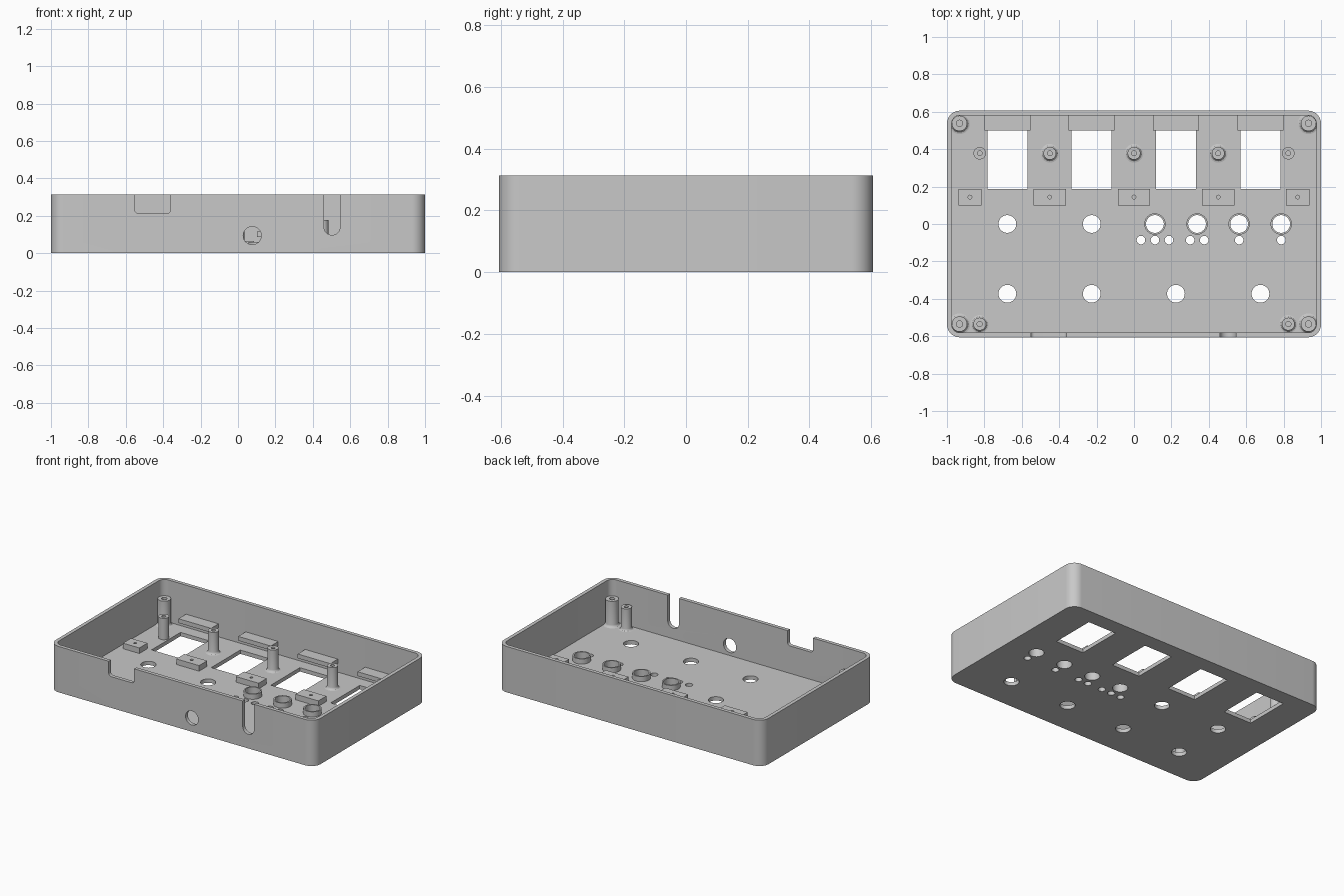
import bpy, bmesh, math
from mathutils import Matrix

cube = bpy.data.objects.get("Cube")
if cube:
    bpy.data.objects.remove(cube, do_unlink=True)

grey = bpy.data.materials.new("plain grey plastic")
grey.use_nodes = True
colour = (0.58, 0.58, 0.58, 1)
grey.diffuse_color = colour
grey.node_tree.nodes["Principled BSDF"].inputs["Base Color"].default_value = colour

W, D, H = 2.0, 1.212, 0.313     # outer size
WALL, FLOOR, R = 0.025, 0.026, 0.07
WINDOWS = [-0.677, -0.226, 0.224, 0.676]


def finish(name, bm, smooth=True):
    bmesh.ops.recalc_face_normals(bm, faces=bm.faces)
    mesh = bpy.data.meshes.new(name)
    bm.to_mesh(mesh)
    bm.free()
    mesh.materials.append(grey)
    ob = bpy.data.objects.new(name, mesh)
    bpy.context.scene.collection.objects.link(ob)
    if smooth:
        shade(ob)
    return ob


def shade(ob):
    bpy.ops.object.select_all(action="DESELECT")
    ob.select_set(True)
    bpy.context.view_layer.objects.active = ob
    bpy.ops.object.shade_smooth_by_angle(angle=math.radians(30))


def box(bm, x0, x1, y0, y1, z0, z1):
    m = Matrix.Translation(((x0 + x1) / 2, (y0 + y1) / 2, (z0 + z1) / 2))
    bmesh.ops.create_cube(bm, size=1, matrix=m @ Matrix.Diagonal((x1 - x0, y1 - y0, z1 - z0, 1)))


def rod(bm, x, y, z0, z1, r, seg=32):
    bmesh.ops.create_cone(bm, cap_ends=True, segments=seg, radius1=r, radius2=r, depth=z1 - z0,
                          matrix=Matrix.Translation((x, y, (z0 + z1) / 2)))


def rounded(x0, x1, y0, y1, r, seg=10):
    pts = []
    corners = [(x1 - r, y1 - r), (x0 + r, y1 - r), (x0 + r, y0 + r), (x1 - r, y0 + r)]
    for q, (cx, cy) in enumerate(corners):
        for i in range(seg + 1):
            a = math.pi / 2 * (q + i / seg)
            pts.append((cx + r * math.cos(a), cy + r * math.sin(a)))
    return pts


def prism(bm, pts, a, b, place):
    """Extrude an outline from depth a to b, placing points with a function."""
    face = bm.faces.new([bm.verts.new(place(u, v, a)) for u, v in pts])
    ext = bmesh.ops.extrude_face_region(bm, geom=[face])
    new = [g for g in ext["geom"] if isinstance(g, bmesh.types.BMVert)]
    shift = [q - p for p, q in zip(place(0, 0, a), place(0, 0, b))]
    bmesh.ops.translate(bm, verts=new, vec=shift)


def cut(ob, *cutters):
    for c in cutters:
        c.hide_render = True
        mod = ob.modifiers.new("cut", "BOOLEAN")
        mod.operation, mod.solver, mod.object = "DIFFERENCE", "EXACT", c
    bpy.context.view_layer.update()
    dg = bpy.context.evaluated_depsgraph_get()
    ob_mesh = bpy.data.meshes.new_from_object(ob.evaluated_get(dg))
    ob.modifiers.clear()
    ob.data = ob_mesh
    for c in cutters:
        bpy.data.objects.remove(c, do_unlink=True)
    shade(ob)


def flat(u, v, d):
    return (u, v, d)


def upright(u, v, d):
    return (u, d, v)


# Enclosure tray
bm = bmesh.new()
prism(bm, rounded(-W / 2, W / 2, -D / 2, D / 2, R), 0, H, flat)
tray = finish("enclosure_tray", bm, False)

bm = bmesh.new()
prism(bm, rounded(-W / 2 + WALL, W / 2 - WALL, -D / 2 + WALL, D / 2 - WALL, R - WALL),
      FLOOR, H + 0.1, flat)
cavity = finish("cavity_cutter", bm, False)

# Floor openings: display windows, control holes and indicator holes
COLLARS = [0.112, 0.337, 0.562, 0.787]
bm = bmesh.new()
for x in WINDOWS:
    box(bm, x - 0.107, x + 0.107, 0.187, 0.5, -0.1, 0.15)
    rod(bm, x, -0.373, -0.1, 0.15, 0.0475)
for x in WINDOWS[:2] + COLLARS:
    rod(bm, x, 0, -0.1, 0.15, 0.0475)
for x in (0.037, 0.112, 0.187, 0.3, 0.375, 0.562, 0.787):
    rod(bm, x, -0.086, -0.1, 0.15, 0.023, 20)
openings = finish("floor_cutter", bm, False)

# Front wall openings: wide notch, round-ended cable slot and socket hole
bm = bmesh.new()
y0, y1 = -D / 2 - 0.05, -D / 2 + WALL + 0.004
prism(bm, rounded(-0.552, -0.36, 0.213, H + 0.2, 0.02), y0, y1, upright)
prism(bm, rounded(0.46, 0.545, 0.097, H + 0.2, 0.042), y0, y1, upright)
prism(bm, rounded(0.028, 0.124, 0.046, 0.142, 0.0475), y0, y1, upright)
wall_openings = finish("wall_cutter", bm, False)
cut(tray, cavity, openings, wall_openings)


def lathe(name, x, y, profile, seg=32, closed=False):
    bm = bmesh.new()
    pts = profile + profile[:1] if closed else profile
    verts = [bm.verts.new((r, 0, z)) for r, z in pts]
    edges = [bm.edges.new(p) for p in zip(verts, verts[1:])]
    bmesh.ops.spin(bm, geom=verts + edges, cent=(0, 0, 0), axis=(0, 0, 1),
                   angle=math.tau, steps=seg)
    bmesh.ops.remove_doubles(bm, verts=bm.verts, dist=0.0003)
    bmesh.ops.translate(bm, verts=bm.verts, vec=(x, y, 0))
    return finish(name, bm)


def post(name, x, y, r, top, hole, foot=0):
    """Hollow-topped post, with a concave fillet at the base when foot is given."""
    base = FLOOR - 0.003
    prof = [(0, top - 0.1), (hole, top - 0.1), (hole, top), (r, top)]
    if foot:
        f = foot - r
        prof += [(foot - f * math.cos(a), FLOOR + f * (1 - math.sin(a)))
                 for a in (0, math.pi / 6, math.pi / 3, math.pi / 2)]
    lathe(name, x, y, prof + [(foot or r, base), (0, base)])


# Screw posts and board standoffs
for s, side in ((1, "left"), (-1, "right")):
    post("back_corner_post_" + side, s * 0.933, 0.538, 0.041, 0.203, 0.017, 0.057)
    post("front_corner_post_" + side, s * 0.933, -0.535, 0.041, 0.203, 0.017, 0.057)
    post("front_standoff_" + side, s * 0.825, -0.535, 0.034, 0.177, 0.014, 0.048)
    post("side_standoff_" + side, s * 0.825, 0.378, 0.033, 0.172, 0.013)
for x, side in ((-0.45, "right"), (0, "middle"), (0.45, "left")):
    post("board_standoff_" + side, x, 0.378, 0.034, 0.177, 0.013, 0.05)

# Collars round the control holes
for i, x in enumerate(COLLARS):
    lathe(f"control_collar_{i + 1}", x, 0,
          [(0.0475, FLOOR - 0.003), (0.057, FLOOR - 0.003), (0.057, 0.061), (0.0475, 0.061)],
          closed=True)

# Ledges on the back wall above the windows
for i, x in enumerate(WINDOWS):
    bm = bmesh.new()
    box(bm, x - 0.123, x + 0.123, 0.5, D / 2 - WALL + 0.004, 0.086, 0.115)
    finish(f"window_ledge_{i + 1}", bm, False)

# Support blocks with pilot holes
for i, (x, half) in enumerate([(-0.877, 0.062), (-0.45, 0.086), (0, 0.086),
                               (0.45, 0.086), (0.875, 0.062)]):
    bm = bmesh.new()
    box(bm, x - half, x + half, 0.1, 0.187, FLOOR - 0.003, 0.064)
    block = finish(f"support_block_{i + 1}", bm, False)
    bm = bmesh.new()
    rod(bm, x, 0.144, 0.04, 0.2, 0.01, 16)
    cut(block, finish("pilot_cutter", bm, False))
